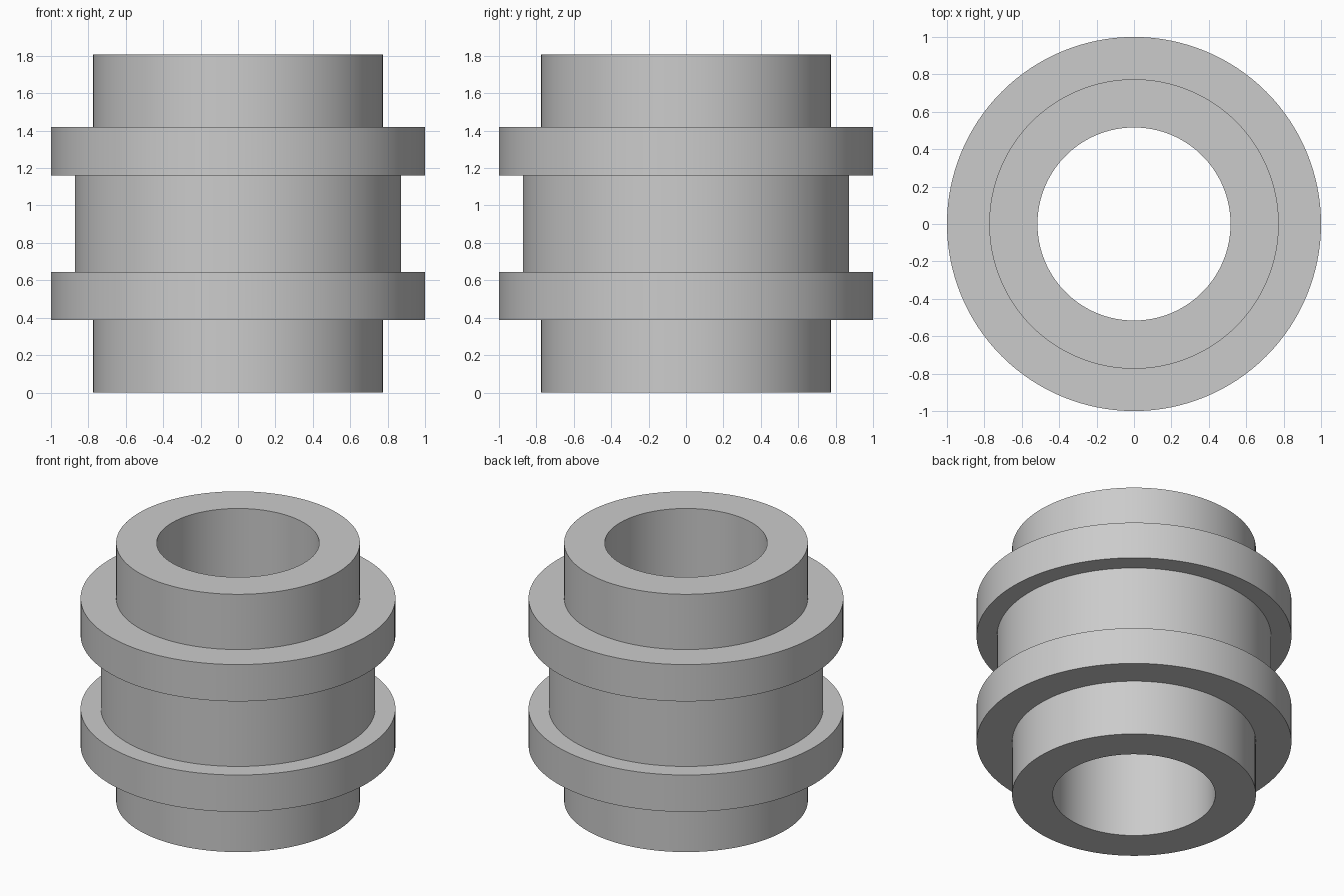
import bpy
import bmesh
from math import tau, radians
from mathutils import Matrix

cube = bpy.data.objects.get("Cube")
if cube:
    bpy.data.objects.remove(cube, do_unlink=True)

grey = bpy.data.materials.new("plain grey")
grey.use_nodes = True
colour = (0.6, 0.6, 0.6, 1)
grey.diffuse_color = colour
grey.node_tree.nodes["Principled BSDF"].inputs["Base Color"].default_value = colour

# Half cross-section as (radius, height) in drawing units, 31 across the flanges
SCALE = 2 / 31
profile = [(8, 0), (12, 0), (12, 6), (15.5, 6), (15.5, 10), (13.5, 10),
           (13.5, 18), (15.5, 18), (15.5, 22), (12, 22), (12, 28), (8, 28)]

# Spin the closed section around the vertical axis
bm = bmesh.new()
verts = [bm.verts.new((r * SCALE, 0, z * SCALE)) for r, z in profile]
edges = [bm.edges.new((a, b)) for a, b in zip(verts, verts[1:] + verts[:1])]
bmesh.ops.spin(bm, geom=verts + edges, cent=(0, 0, 0), axis=(0, 0, 1),
               angle=tau, steps=128, use_merge=True)
bmesh.ops.remove_doubles(bm, verts=bm.verts, dist=0.0001)
bmesh.ops.recalc_face_normals(bm, faces=bm.faces)

mesh = bpy.data.meshes.new("flanged_bushing")
bm.to_mesh(mesh)
bm.free()
mesh.materials.append(grey)
bushing = bpy.data.objects.new("flanged_bushing", mesh)
bpy.context.collection.objects.link(bushing)

# Smooth round walls with crisp rims
bpy.ops.object.select_all(action="DESELECT")
bushing.select_set(True)
bpy.context.view_layer.objects.active = bushing
bpy.ops.object.shade_smooth_by_angle(angle=radians(30))
